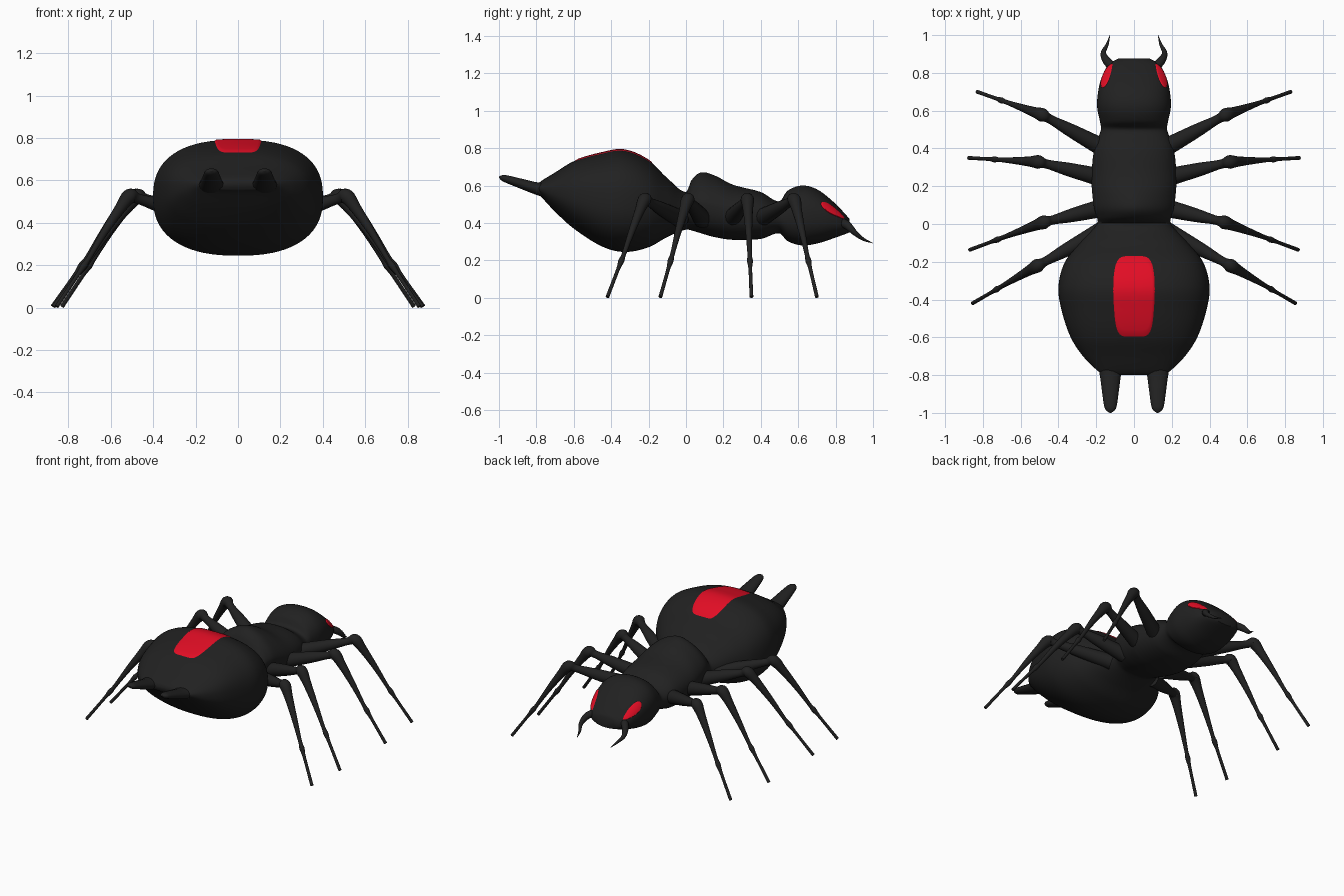
import bpy
import bmesh
from math import sin, cos, pi, copysign
from mathutils import Vector

cube = bpy.data.objects.get("Cube")
if cube:
    bpy.data.objects.remove(cube)


def material(name, colour):
    mat = bpy.data.materials.new(name)
    mat.use_nodes = True
    mat.diffuse_color = (*colour, 1)
    mat.node_tree.nodes["Principled BSDF"].inputs["Base Color"].default_value = (*colour, 1)
    return mat


black = material("glossy black", (0.015, 0.015, 0.015))
red = material("bright red", (0.76, 0.004, 0.018))


def spline(rows, t):
    """Smooth interpolation of rows keyed by their first column."""
    i = max(k for k in range(len(rows) - 1) if k == 0 or rows[k][0] <= t)
    a, b = rows[i], rows[i + 1]
    before, after = rows[max(i - 1, 0)], rows[min(i + 2, len(rows) - 1)]
    h = b[0] - a[0]
    u = (t - a[0]) / h
    result = []
    for p, q, r, s in list(zip(before, a, b, after))[1:]:
        m0 = (r - p) / (b[0] - before[0]) * h
        m1 = (s - q) / (after[0] - a[0]) * h
        result.append(q + u * (m0 + u * (3 * (r - q) - 2 * m0 - m1
                                         + u * (m0 + m1 - 2 * (r - q)))))
    return result


def loft(name, rings, mat, caps=True):
    """Skin closed rings of points into a smooth object."""
    bm = bmesh.new()
    loops = [[bm.verts.new(p) for p in ring] for ring in rings]
    for a, b in zip(loops, loops[1:]):
        for i in range(len(a)):
            j = (i + 1) % len(a)
            bm.faces.new((a[i], a[j], b[j], b[i]))
    bm.faces.new(loops[-1])
    if caps:
        bm.faces.new(loops[0])
    bmesh.ops.recalc_face_normals(bm, faces=bm.faces)
    mesh = bpy.data.meshes.new(name)
    bm.to_mesh(mesh)
    bm.free()
    mesh.materials.append(mat)
    obj = bpy.data.objects.new(name, mesh)
    bpy.context.collection.objects.link(obj)
    bpy.ops.object.select_all(action='DESELECT')
    obj.select_set(True)
    bpy.context.view_layer.objects.active = obj
    bpy.ops.object.shade_smooth_by_angle(angle=pi / 3)
    return obj


def tube(name, points, side, flat=1, steps=6, sides=14):
    """Tapered limb through (x, y, z, radius) points, mirrored by side."""
    rows = [(i, side * p[0], *p[1:]) for i, p in enumerate(points)]
    count = (len(rows) - 1) * steps
    samples = [spline(rows, i / steps) for i in range(count + 1)]
    rings = []
    for i, s in enumerate(samples):
        ahead = Vector(samples[min(i + 1, count)][:3])
        behind = Vector(samples[max(i - 1, 0)][:3])
        along = (ahead - behind).normalized()
        across = along.cross(Vector((0, 0, 1))).normalized()
        up = across.cross(along)
        rings.append([Vector(s[:3]) + s[3] * (across * cos(a) + up * flat * sin(a))
                      for a in (2 * pi * k / sides for k in range(sides))])
    return loft(name, rings, black)


# Body stations: y, half width, top, bottom, roundness
BODY = [
    (-.80, .16, .60, .56, 2.2), (-.78, .19, .62, .545, 2.2),
    (-.7, .27, .67, .46, 2.4), (-.6, .335, .73, .37, 2.5),
    (-.45, .385, .775, .275, 2.5), (-.33, .4, .79, .245, 2.5),
    (-.2, .365, .735, .27, 2.5), (-.1, .285, .64, .325, 2.4),
    (0, .195, .565, .365, 2), (.03, .195, .63, .36, 1.7),
    (.08, .21, .67, .345, 1.6), (.15, .22, .655, .325, 1.7),
    (.25, .225, .605, .31, 2), (.4, .21, .565, .315, 2.2),
    (.5, .175, .515, .345, 2.2), (.54, .18, .57, .305, 2.2),
    (.62, .195, .6, .28, 2.3), (.7, .19, .58, .29, 2.3),
    (.78, .17, .52, .315, 2.3), (.85, .13, .45, .34, 2.3),
    (.875, .085, .42, .35, 2.2),
]


def skin(y, angle, lift=0):
    """Point on the body surface at a length and an angle around it."""
    width, top, bottom, n = spline(BODY, y)
    c, s = cos(angle), sin(angle)
    n = n if s > 0 else 2.4
    x = (width + lift) * copysign(abs(c) ** (2 / n), c)
    z = (top + bottom) / 2 + ((top - bottom) / 2 + lift) * copysign(abs(s) ** (2 / n), s)
    return Vector((x, y, z))


def patch(name, y, angle, half_y, half_angle, power):
    """Thin coloured plate that follows the body surface."""
    rings = []
    for ring in range(12):
        r = 1 - ring / 12
        loop = []
        for k in range(64):
            a = 2 * pi * k / 64
            c, s = cos(a), sin(a)
            d = r / (abs(c) ** power + abs(s) ** power) ** (1 / power)
            lift = 0.004 if ring else 0
            loop.append(skin(y + half_y * d * c, angle + half_angle * d * s, lift))
        rings.append(loop)
    return loft(name, rings, red, caps=False)


# Abdomen, thorax and head in one smooth skin
start, end, slices = BODY[0][0], BODY[-1][0], 150
loft("body", [[skin(start + (end - start) * i / slices, 2 * pi * k / 72) for k in range(72)]
              for i in range(slices + 1)], black)
patch("back_marking", -.383, pi / 2, .213, .2, 5)

# Legs: hip, knee and foot positions, front pair last
LEGS = {
    "first": ((.16, -.03), (.51, -.22), (.855, -.42)),
    "second": ((.15, .09), (.475, .01), (.87, -.137)),
    "third": ((.15, .24), (.505, .328), (.875, .35)),
    "fourth": ((.14, .39), (.485, .577), (.83, .7)),
}

for side, label in ((1, "left"), (-1, "right")):
    patch(f"{label}_eye", .785, pi / 2 - side * (pi / 2 - .5), .063, .27, 2)

    for order, (hip, knee, foot) in LEGS.items():
        hip = Vector((*hip, .42))
        knee = Vector((*knee, .525))
        foot = Vector((*foot, .005))
        bend = Vector((0, 0, .012))
        path = [
            (*hip, .05),
            (*hip.lerp(knee, .55), .036),
            (*hip.lerp(knee, .88), .024),
            (*knee, .036),
            (*(knee.lerp(foot, .13) + bend), .027),
            (*(knee.lerp(foot, .35) + bend), .018),
            (*knee.lerp(foot, .56), .012),
            (*knee.lerp(foot, .63), .016),
            (*knee.lerp(foot, .72), .010),
            (*foot, .010),
        ]
        tube(f"{label}_{order}_leg", path, side)

    # Curved feelers beside the mouth
    tube(f"{label}_feeler", [(.10, .82, .41, .025), (.145, .865, .385, .022),
                             (.162, .905, .345, .014), (.142, .95, .312, .008),
                             (.127, 1, .292, .001)], side)

    # Blunt tail spikes
    tube(f"{label}_tail_spike", [(.125, -.70, .565, .075), (.125, -.8, .585, .056),
                                 (.125, -.89, .613, .044), (.125, -.96, .635, .034),
                                 (.125, -.985, .642, .024), (.125, -1, .646, .004)],
         side, flat=.6)
